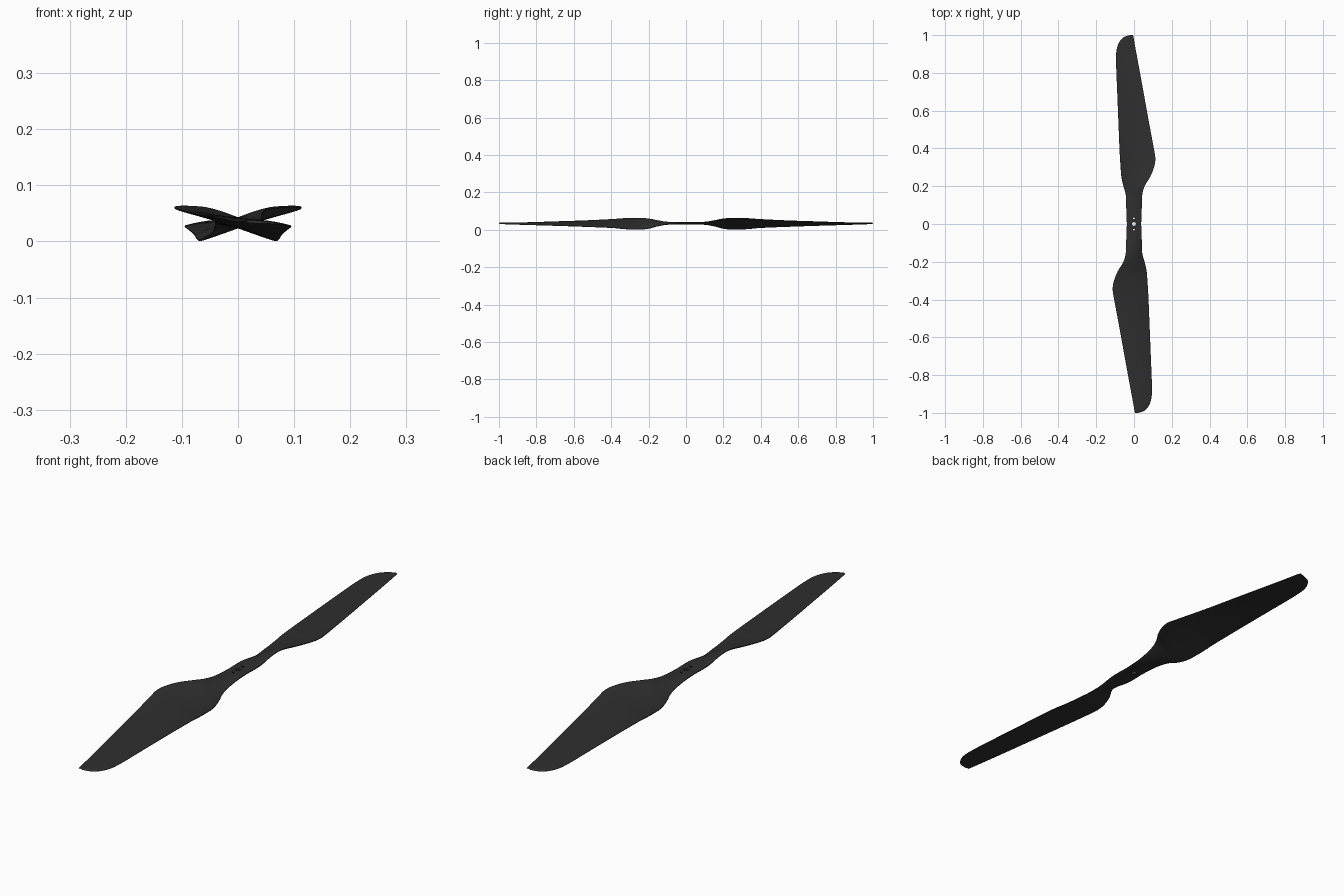
import bpy, bmesh
from math import sin, pi
from mathutils import Vector

default = bpy.data.objects.get("Cube")
if default:
    bpy.data.objects.remove(default, do_unlink=True)

carbon = bpy.data.materials.new("matte black")
carbon.use_nodes = True
colour = (0.028, 0.028, 0.028, 1)
carbon.diffuse_color = colour
shader = carbon.node_tree.nodes["Principled BSDF"]
shader.inputs["Base Color"].default_value = colour
shader.inputs["Roughness"].default_value = 0.7

# Blade stations: span y, low edge x, low edge z, high edge x, high edge z, thickness
STATIONS = [
    (0, -.038, .034, .038, .034, .014),
    (.08, -.041, .032, .041, .036, .014),
    (.15, -.043, .02, .043, .049, .014),
    (.2, -.056, .007, .056, .059, .014),
    (.25, -.067, .002, .086, .062, .014),
    (.3, -.071, .003, .106, .062, .013),
    (.345, -.074, .006, .113, .06, .012),
    (.4, -.077, .011, .105, .056, .011),
    (.55, -.083, .017, .077, .049, .009),
    (.7, -.089, .022, .05, .044, .008),
    (.87, -.095, .027, .019, .038, .006),
    (.94, -.088, .029, .006, .036, .005),
    (.985, -.06, .031, -.002, .035, .004),
    (1, -.02, .033, -.005, .034, .002),
]
STEPS = 5     # sections between two stations
ACROSS = 12   # divisions across the chord


def smooth_stations(rows):
    """Catmull-Rom interpolation of the stations along the blade."""
    out = []
    for i in range(len(rows) - 1):
        p = [rows[max(0, min(len(rows) - 1, i + k))] for k in (-1, 0, 1, 2)]
        for s in range(STEPS):
            t = s / STEPS
            out.append([
                b + t * ((c - a) / 2 + t * ((a - 2.5 * b + 2 * c - d / 2)
                                            + t * (1.5 * (b - c) + (d - a) / 2)))
                for a, b, c, d in zip(*p)])
    out.append(list(rows[-1]))
    return out


def section(row, turned):
    """Closed aerofoil ring; turned rotates it half a turn about z."""
    y, xl, zl, xh, zh, thick = row
    upper, lower = [], []
    for i in range(ACROSS + 1):
        u = i / ACROSS
        u = u * u * (3 - 2 * u)
        bulge = sin(pi * u)
        half = thick / 2 * (0.2 + 0.8 * bulge ** 0.7)
        camber = bulge * min(y, 0.3) * 0.01
        x, z = xl + (xh - xl) * u, zl + (zh - zl) * u + camber
        upper.append(Vector((x, y, z + half)))
        lower.append(Vector((x, y, z - half)))
    if turned:
        upper = [Vector((-v.x, -v.y, v.z)) for v in reversed(upper)]
        lower = [Vector((-v.x, -v.y, v.z)) for v in reversed(lower)]
    return upper + lower[::-1]


# Two-bladed propeller lofted from tip to tip
rows = smooth_stations(STATIONS)
rings = [section(r, True) for r in reversed(rows[1:])] + [section(r, False) for r in rows]
bm = bmesh.new()
loops = [[bm.verts.new(v) for v in ring] for ring in rings]
for a, b in zip(loops, loops[1:]):
    for i in range(len(a)):
        j = (i + 1) % len(a)
        bm.faces.new((a[i], a[j], b[j], b[i]))
bm.faces.new(loops[0])
bm.faces.new(loops[-1])
bmesh.ops.recalc_face_normals(bm, faces=bm.faces)
mesh = bpy.data.meshes.new("propeller")
bm.to_mesh(mesh)
bm.free()
mesh.materials.append(carbon)
propeller = bpy.data.objects.new("propeller", mesh)
bpy.context.collection.objects.link(propeller)


def drill(y, radius):
    """Cut a vertical hole through the hub."""
    bpy.ops.mesh.primitive_cylinder_add(vertices=20, radius=radius, depth=0.2,
                                        location=(0, y, 0.034))
    cutter = bpy.context.object
    cutter.name = "hole_cutter"
    cutter.hide_render = True
    cut = propeller.modifiers.new("hole", 'BOOLEAN')
    cut.operation = 'DIFFERENCE'
    cut.solver = 'EXACT'
    cut.object = cutter
    bpy.ops.object.select_all(action='DESELECT')
    propeller.select_set(True)
    bpy.context.view_layer.objects.active = propeller
    bpy.ops.object.modifier_apply(modifier=cut.name)
    bpy.data.objects.remove(cutter, do_unlink=True)


# Shaft hole and two screw holes
for y, radius in ((0, .01), (.03, .005), (-.03, .005)):
    drill(y, radius)

bpy.ops.object.shade_smooth_by_angle(angle=pi / 5)
